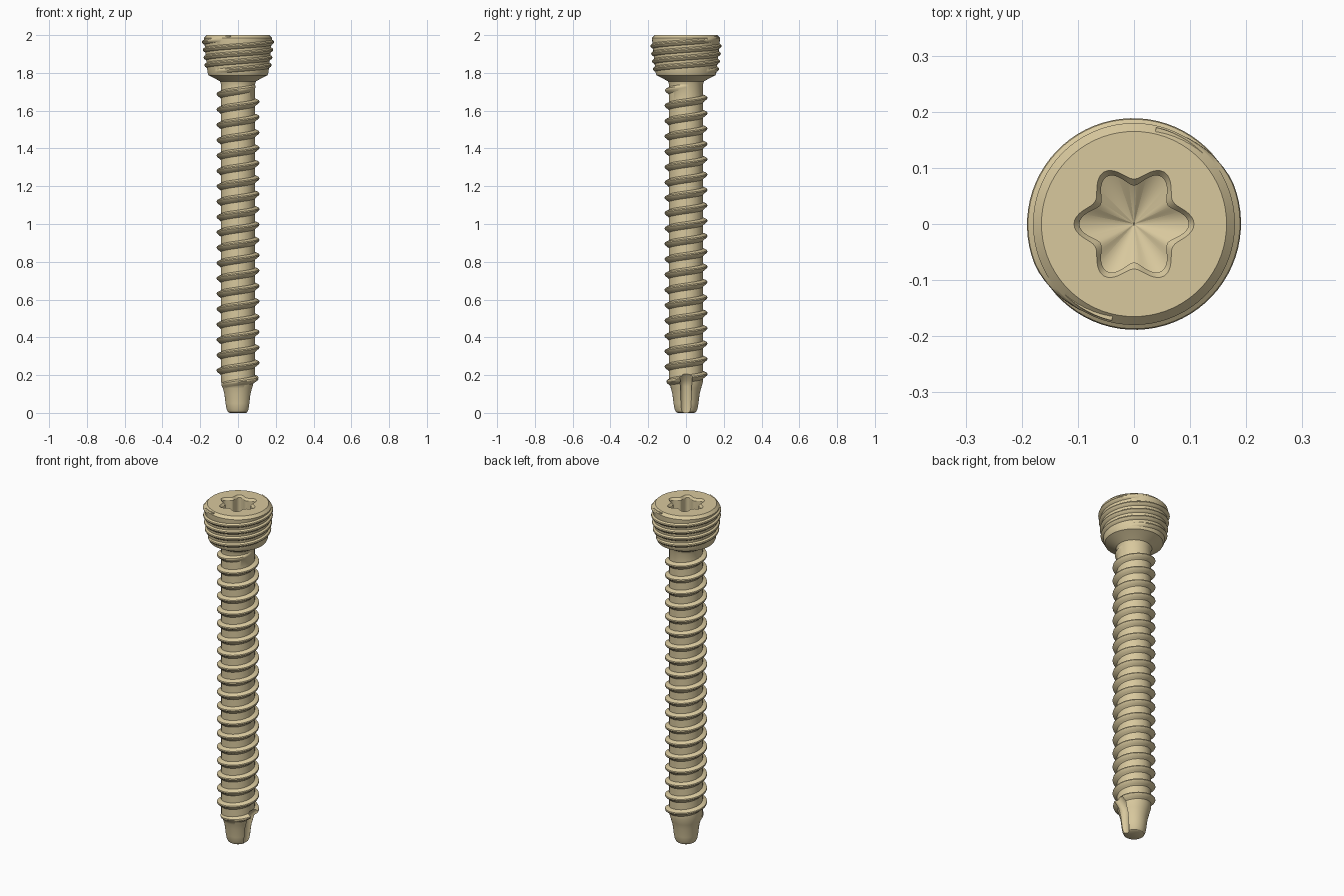
import bpy, bmesh, math

if "Cube" in bpy.data.objects:
    bpy.data.objects.remove(bpy.data.objects["Cube"])

TAU = 2 * math.pi
mat = bpy.data.materials.new("anodised_tan")
mat.diffuse_color = (0.69, 0.58, 0.34, 1)
mat.use_nodes = True
mat.node_tree.nodes["Principled BSDF"].inputs["Base Color"].default_value = mat.diffuse_color


def finish(name, bm):
    bmesh.ops.recalc_face_normals(bm, faces=bm.faces)
    me = bpy.data.meshes.new(name)
    bm.to_mesh(me)
    bm.free()
    ob = bpy.data.objects.new(name, me)
    bpy.context.collection.objects.link(ob)
    me.materials.append(mat)
    return ob


def loft(name, rings):
    """Skin a list of closed rings and cap both ends."""
    bm = bmesh.new()
    vr = [[bm.verts.new(p) for p in ring] for ring in rings]
    n = len(vr[0])
    for a, b in zip(vr, vr[1:]):
        for i in range(n):
            j = (i + 1) % n
            bm.faces.new((a[i], a[j], b[j], b[i]))
    bm.faces.new(vr[0][::-1])
    bm.faces.new(vr[-1])
    return finish(name, bm)


def circle(r, z, n=72, x=0.0):
    return [(x + r * math.cos(TAU * i / n), r * math.sin(TAU * i / n), z) for i in range(n)]


# Lathe profile of tip, shank, neck and conical head: (radius, z)
PROFILE = [(0.044, 0), (0.054, 0.006), (0.061, 0.02), (0.066, 0.05), (0.072, 0.1),
           (0.080, 0.13), (0.09, 0.165), (0.09, 1.74), (0.095, 1.755), (0.125, 1.772),
           (0.155, 1.787), (0.161, 1.80), (0.179, 1.97), (0.180, 1.985), (0.165, 2.0)]


def core(z):
    for (r0, z0), (r1, z1) in zip(PROFILE, PROFILE[1:]):
        if z0 <= z <= z1:
            return r0 + (r1 - r0) * (z - z0) / (z1 - z0)
    return PROFILE[-1][0]


def thread(name, z0, z1, lead, phase, section, fade_lo, fade_hi, base=core, steps=48):
    """Helical ridge; section is (dz, height) and height fades out at the ends."""
    count = int((z1 - z0) / lead * steps)
    rings = []
    for k in range(count + 1):
        z = z0 + (z1 - z0) * k / count
        a = TAU * (z - phase) / lead
        f = max(0, min(1, (z - z0) / fade_lo, (z1 - z) / fade_hi))
        ring = []
        for dz, h in section:
            r = base(z + dz) - 0.005 + h * f if h >= 0 else base(z + dz) + h
            ring.append((r * math.cos(a), r * math.sin(a), z + dz))
        rings.append(ring)
    return loft(name, rings)


def boolean(target, tool, op):
    m = target.modifiers.new(op, 'BOOLEAN')
    m.operation, m.solver, m.object = op, 'EXACT', tool
    bpy.context.view_layer.objects.active = target
    bpy.ops.object.modifier_apply(modifier=m.name)
    bpy.data.objects.remove(tool)


screw = loft("bone_screw", [circle(r, z) for r, z in PROFILE])

# Single-start shank thread
LEAD = 0.0813
shank_section = [(-0.028, -0.02), (-0.028, 0), (-0.017, 0.012), (-0.006, 0.026), (0, 0.0285),
                 (0.006, 0.027), (0.011, 0.018), (0.018, 0), (0.018, -0.02)]
boolean(screw, thread("shank_thread", 0.13, 1.735, LEAD, 0.265, shank_section, 0.05, 0.03), 'UNION')

# Double-start locking thread on the head
head_section = [(-0.018, -0.02), (-0.018, 0), (-0.007, 0.015), (0, 0.0175),
                (0.006, 0.015), (0.016, 0), (0.016, -0.02)]


def cone(z):
    return 0.161 + 0.018 * (z - 1.80) / 0.17


for s in range(2):
    t = thread("head_thread", 1.806, 1.980, LEAD, 1.80 + s * LEAD / 2, head_section,
               0.012, 0.012, base=cone, steps=72)
    boolean(screw, t, 'UNION')


# Six-lobed driver socket with chamfered rim and conical floor
def lobes(r, amp, z, n=96):
    ring = []
    for i in range(n):
        a = TAU * i / n
        q = r + amp * math.cos(6 * a)
        ring.append((q * math.cos(a), q * math.sin(a), z))
    return ring


socket = loft("socket_cutter", [lobes(0.0005, 0, 1.845), lobes(0.083, 0.0145, 1.885),
                                lobes(0.083, 0.0145, 1.988), lobes(0.0935, 0.0135, 2.0),
                                lobes(0.1022, 0.0130, 2.01)])
boolean(screw, socket, 'DIFFERENCE')

# Self-tapping flute on the +x side of the tip, running out at the top
flute = loft("flute_cutter", [circle(0.03, -0.05, 32, 0.072), circle(0.03, 0.14, 32, 0.074),
                              circle(0.032, 0.17, 32, 0.088), circle(0.036, 0.205, 32, 0.122)])
boolean(screw, flute, 'DIFFERENCE')

bpy.ops.object.select_all(action='DESELECT')
screw.select_set(True)
bpy.context.view_layer.objects.active = screw
bpy.ops.object.shade_smooth_by_angle(angle=math.radians(32))
